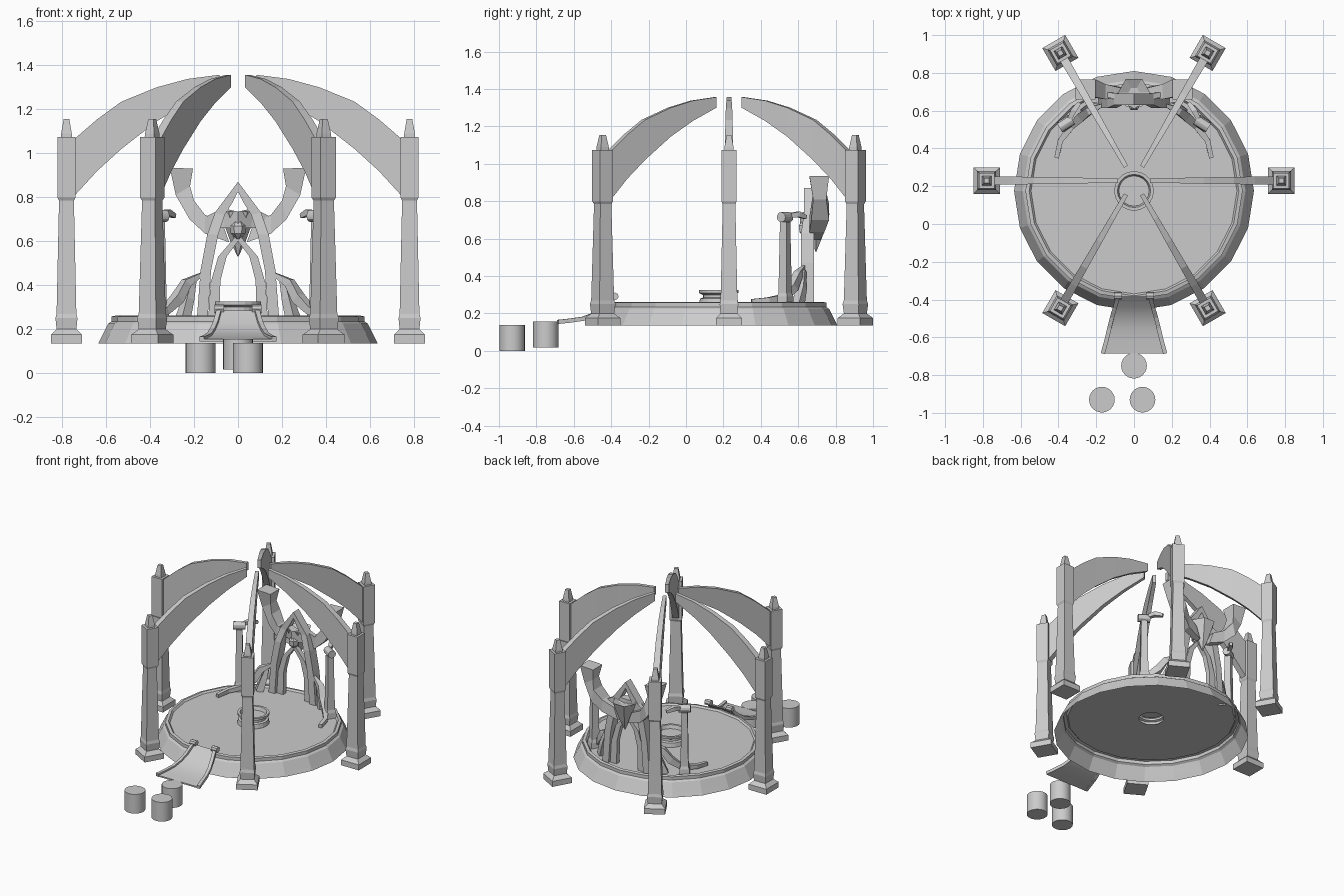
import bpy, bmesh
from math import cos, sin, pi, radians
from mathutils import Vector, Matrix

cube = bpy.data.objects.get("Cube")
if cube:
    bpy.data.objects.remove(cube, do_unlink=True)

stone = bpy.data.materials.new("grey_stone")
stone.use_nodes = True
GREY = (0.6, 0.6, 0.6, 1)
stone.diffuse_color = GREY
stone.node_tree.nodes["Principled BSDF"].inputs["Base Color"].default_value = GREY


def loft(name, rings, caps=True, place=None, smooth=False):
    """Skin a list of equal-length vertex rings."""
    bm = bmesh.new()
    rows = [[bm.verts.new(p) for p in ring] for ring in rings]
    for a, b in zip(rows, rows[1:]):
        for i in range(len(a)):
            j = (i + 1) % len(a)
            bm.faces.new((a[i], a[j], b[j], b[i]))
    if caps:
        bm.faces.new(rows[0])
        bm.faces.new(rows[-1])
    bmesh.ops.remove_doubles(bm, verts=bm.verts, dist=0.0003)
    bmesh.ops.recalc_face_normals(bm, faces=bm.faces)
    if place:
        bm.transform(place)
    mesh = bpy.data.meshes.new(name)
    bm.to_mesh(mesh)
    bm.free()
    mesh.materials.append(stone)
    obj = bpy.data.objects.new(name, mesh)
    bpy.context.collection.objects.link(obj)
    if smooth:
        bpy.ops.object.select_all(action="DESELECT")
        obj.select_set(True)
        bpy.context.view_layer.objects.active = obj
        bpy.ops.object.shade_smooth_by_angle(angle=radians(30))
    return obj


def lathe(name, profile, sides, place=None, caps=True, phase=0.0, smooth=False):
    """Turn (radius, height) pairs around z."""
    rings = [[(r * cos(phase + 2 * pi * i / sides), r * sin(phase + 2 * pi * i / sides), z)
              for i in range(sides)] for r, z in profile]
    return loft(name, rings, caps, place, smooth)


def square_post(name, profile, place):
    """Stack of squares from (half width, height) pairs."""
    return lathe(name, [(h * 2 ** 0.5, z) for h, z in profile], 4, place, phase=pi / 4)


def band(name, outer, inner, depths, place=None):
    """Solid strip between two xz curves, with a (front, back) y range per station."""
    rings = [[(o[0], y0, o[1]), (o[0], y1, o[1]), (i[0], y1, i[1]), (i[0], y0, i[1])]
             for o, i, (y0, y1) in zip(outer, inner, depths)]
    return loft(name, rings, place=place)


def sweep(name, path, sizes, place=None):
    """Square tube along a path."""
    pts = [Vector(p) for p in path]
    rings = []
    for k, p in enumerate(pts):
        t = (pts[min(k + 1, len(pts) - 1)] - pts[max(k - 1, 0)]).normalized()
        u = t.cross(Vector((0, 0, 1))).normalized() * sizes[k]
        v = t.cross(u.normalized()) * sizes[k]
        rings.append([p + u + v, p - u + v, p - u - v, p + u - v])
    return loft(name, rings, place=place)


def move(x, y, z=0):
    return Matrix.Translation((x, y, z))


# Round platform with a raised rim and a hub in the floor
center = move(0, 0.175)
lathe("platform", [(0.635, 0.136), (0.62, 0.165), (0.59, 0.225), (0.575, 0.235), (0.575, 0.258),
                   (0.555, 0.262), (0.545, 0.25), (0.08, 0.25)], 20, center, caps=False)
lathe("hub", [(0.105, 0.25), (0.1, 0.28), (0.085, 0.285), (0.085, 0.3), (0.105, 0.31),
              (0.105, 0.325), (0.088, 0.325), (0.08, 0.3), (0, 0.3)], 20, center, caps=False)

# Six pillars, each with a curved rib toward the middle
pillar = [(0.07, 0.136), (0.07, 0.175), (0.045, 0.2), (0.05, 0.25), (0.045, 0.27), (0.034, 0.777),
          (0.034, 0.785), (0.041, 0.8), (0.041, 1.075), (0.025, 1.075), (0.024, 1.09), (0.013, 1.155)]
rib_top = [(0.75, 1.06), (0.64, 1.155), (0.53, 1.235), (0.37, 1.3), (0.23, 1.338), (0.085, 1.357)]
rib_bottom = [(0.75, 0.8), (0.64, 0.92), (0.53, 1.02), (0.37, 1.145), (0.23, 1.23), (0.085, 1.3)]
rib_depth = [(-w, w) for w in (0.023, 0.021, 0.019, 0.017, 0.014, 0.012)]
for k in range(6):
    turn = move(0, 0.23) @ Matrix.Rotation(k * pi / 3, 4, "Z")
    square_post(f"pillar_{k + 1}", pillar, turn @ move(0.78, 0))
    band(f"roof_rib_{k + 1}", rib_top, rib_bottom, rib_depth, turn)

# Curves of the pointed doorway, the horns and the side rails
door_out = [(0.187, 0.25), (0.17, 0.47), (0.14, 0.63), (0.105, 0.73), (0.06, 0.79), (0, 0.87)]
door_in = [(0.138, 0.25), (0.122, 0.47), (0.09, 0.63), (0.06, 0.72), (0.026, 0.775), (0, 0.825)]
lining_out = [(0.135, 0.25), (0.125, 0.41), (0.09, 0.53), (0, 0.635)]
lining_in = [(0.085, 0.25), (0.08, 0.42), (0.052, 0.53), (0, 0.6)]
horn_out = [(0.31, 0.935), (0.283, 0.81), (0.22, 0.7), (0.15, 0.635), (0.04, 0.595)]
horn_in = [(0.205, 0.93), (0.218, 0.85), (0.2, 0.785), (0.15, 0.72), (0.07, 0.68)]
horn_depth = [(0.66, 0.765), (0.68, 0.75), (0.67, 0.765), (0.66, 0.74), (0.68, 0.72)]
rail_path = [(0.41, 0.35, 0.265), (0.39, 0.44, 0.272), (0.33, 0.52, 0.285), (0.275, 0.57, 0.34),
             (0.235, 0.6, 0.41), (0.165, 0.63, 0.45)]

for side, s in (("left", 1), ("right", -1)):
    flip = Matrix.Scale(s, 4, (1, 0, 0))
    band(f"doorway_{side}", door_out, door_in, [(0.615, 0.685)] * 3 + [(0.63, 0.69)] * 3, flip)
    band(f"doorway_lining_{side}", lining_out, lining_in, [(0.635, 0.67)] * 4, flip)
    band(f"horn_{side}", horn_out, horn_in, horn_depth, flip)
    sweep(f"curved_rail_{side}", rail_path, (0.012, 0.014, 0.018, 0.024, 0.02, 0.008), flip)
    sweep(f"rail_claw_{side}", [(0.25, 0.6, 0.25), (0.225, 0.62, 0.34), (0.2, 0.63, 0.43)],
          (0.025, 0.02, 0.01), flip)

    # Small column with a drum lying on top and an arm to the back
    spot = flip @ move(0.36, 0.53) @ Matrix.Rotation(radians(-32), 4, "Z")
    square_post(f"small_column_{side}", [(0.034, 0.25), (0.032, 0.29), (0.026, 0.31), (0.02, 0.69)], spot)
    lathe(f"column_drum_{side}", [(0.027, -0.04), (0.027, 0.04)], 12,
          spot @ move(0, 0, 0.715) @ Matrix.Rotation(pi / 2, 4, "Y"), smooth=True)
    sweep(f"column_arm_{side}", [(0.34, 0.56, 0.725), (0.32, 0.6, 0.73), (0.29, 0.64, 0.715)],
          (0.012, 0.015, 0.01), flip)

    # Winged plate beside the pendant
    band(f"pendant_wing_{side}", [(0.0, 0.735), (0.07, 0.75), (0.17, 0.7)],
         [(0.0, 0.66), (0.06, 0.66), (0.15, 0.66)], [(0.61, 0.67), (0.65, 0.69), (0.68, 0.7)], flip)

# Faceted pendant over the doorway
lathe("pendant", [(0.03, 0.71), (0.085, 0.735), (0.055, 0.655), (0.035, 0.6), (0.002, 0.53)], 6,
      move(0, 0.695))
lathe("pendant_gem", [(0.005, 0.61), (0.033, 0.635), (0.036, 0.67), (0.015, 0.7)], 6, move(0, 0.635))

# Flared ramp: width, y and height per step
ramp = [(0.165, -0.685, 0.155), (0.147, -0.62, 0.162), (0.13, -0.55, 0.172), (0.115, -0.49, 0.195),
        (0.1, -0.44, 0.23), (0.085, -0.385, 0.285)]
loft("ramp", [[(-w, y, z), (w, y, z), (w, y, z - 0.01), (-w, y, z - 0.01)] for w, y, z in ramp],
     smooth=True)
for side, s in (("left", 1), ("right", -1)):
    sweep(f"ramp_edge_{side}", [(s * w, y, z) for w, y, z in ramp], [0.011] * len(ramp))
    lathe(f"ramp_scroll_{side}", [(0.02, -0.022), (0.02, 0.022)], 8,
          move(s * 0.085, -0.38, 0.292) @ Matrix.Rotation(pi / 2, 4, "Y"))

# Three loose barrels
for k, (x, y, z) in enumerate([(-0.17, -0.93, 0), (0.045, -0.93, 0), (0, -0.75, 0.018)]):
    lathe(f"barrel_{k + 1}", [(0.068, 0), (0.068, 0.138)], 24, move(x, y, z), smooth=True)
